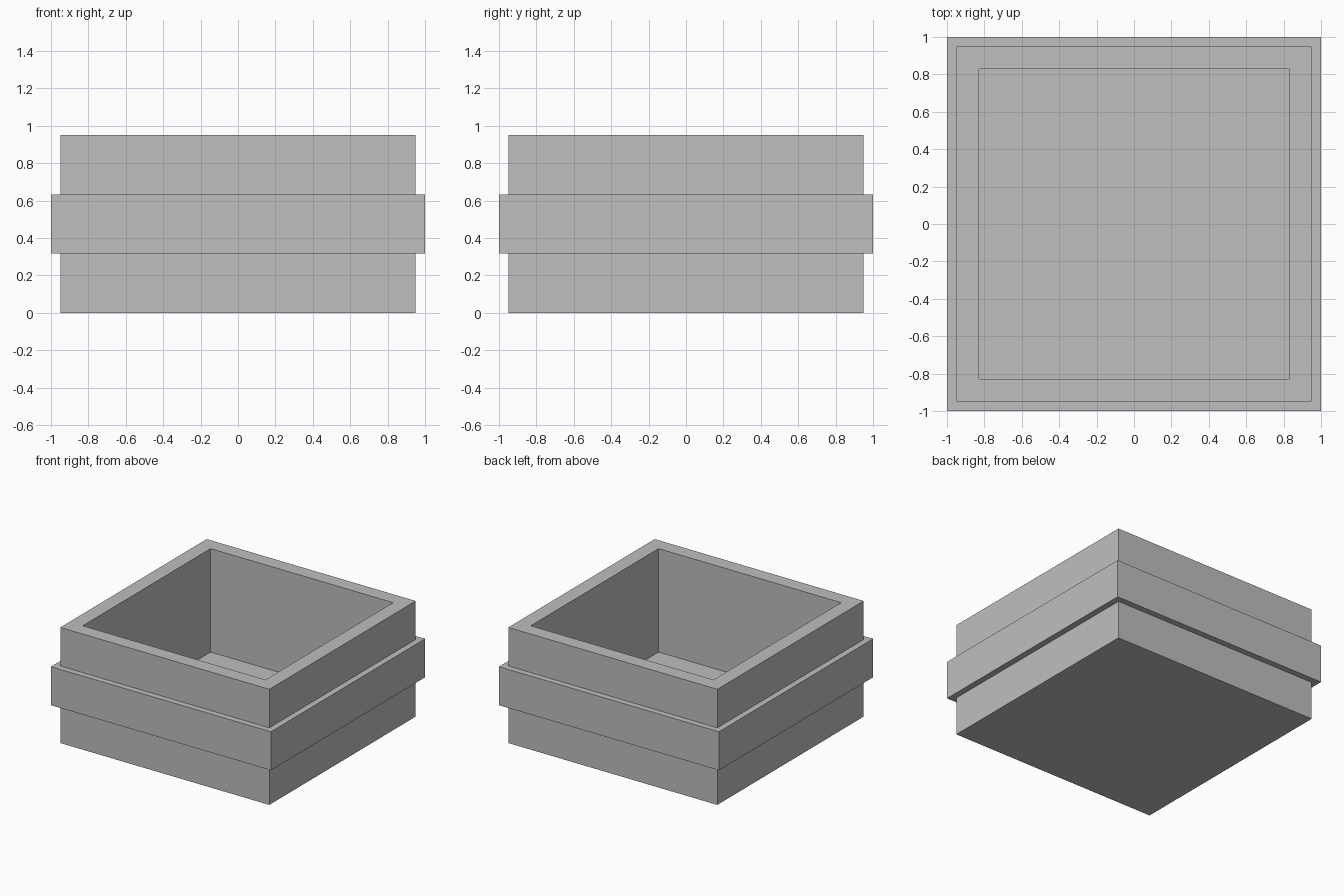
import bpy
import bmesh

cube = bpy.data.objects.get("Cube")
if cube:
    bpy.data.objects.remove(cube, do_unlink=True)

# Single plain grey
grey = bpy.data.materials.new("plain_grey")
grey.use_nodes = True
colour = (0.52, 0.52, 0.52, 1)
grey.diffuse_color = colour
grey.node_tree.nodes["Principled BSDF"].inputs["Base Color"].default_value = colour

OUTER, BAND, INNER = 0.95, 1.0, 0.83
HEIGHT, FLOOR = 0.95, 0.10
BAND_LOW, BAND_HIGH = HEIGHT / 3, HEIGHT * 2 / 3


def square_shell(name, profile):
    """Skin square loops given as (half width, height), capping both ends."""
    bm = bmesh.new()
    loops = [[bm.verts.new((sx * w, sy * w, z))
              for sx, sy in ((-1, -1), (1, -1), (1, 1), (-1, 1))]
             for w, z in profile]
    for a, b in zip(loops, loops[1:]):
        for i in range(4):
            j = (i + 1) % 4
            bm.faces.new((a[i], a[j], b[j], b[i]))
    bm.faces.new(reversed(loops[0]))
    bm.faces.new(loops[-1])
    bmesh.ops.recalc_face_normals(bm, faces=bm.faces)
    mesh = bpy.data.meshes.new(name)
    bm.to_mesh(mesh)
    bm.free()
    mesh.materials.append(grey)
    obj = bpy.data.objects.new(name, mesh)
    bpy.context.collection.objects.link(obj)
    return obj


# Open box with a raised middle band: up the outside, over the rim, down to the floor
square_shell("banded_open_box", [
    (OUTER, 0), (OUTER, BAND_LOW), (BAND, BAND_LOW), (BAND, BAND_HIGH),
    (OUTER, BAND_HIGH), (OUTER, HEIGHT), (INNER, HEIGHT), (INNER, FLOOR),
])
